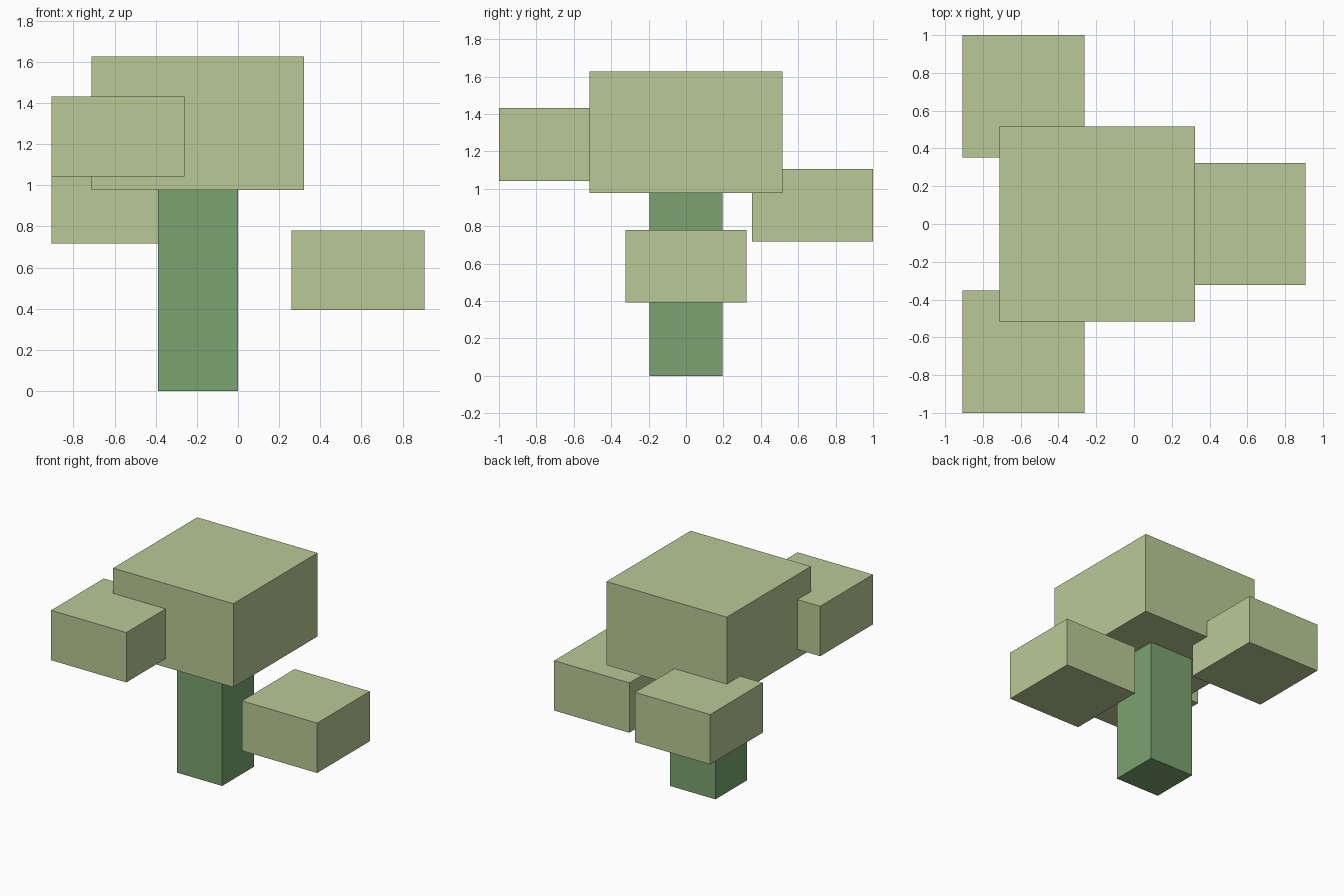
import bpy
from mathutils import Vector

cube = bpy.data.objects.get("Cube")
if cube:
    bpy.data.objects.remove(cube, do_unlink=True)


def make_material(name, rgb):
    mat = bpy.data.materials.new(name)
    mat.use_nodes = True
    color = (*rgb, 1.0)
    mat.diffuse_color = color
    mat.node_tree.nodes["Principled BSDF"].inputs["Base Color"].default_value = color
    return mat


def add_box(name, low, high, mat):
    """Axis-aligned box between two opposite corners."""
    low, high = Vector(low), Vector(high)
    bpy.ops.mesh.primitive_cube_add(size=1, location=(low + high) / 2)
    box = bpy.context.object
    box.name = name
    box.scale = high - low
    bpy.ops.object.transform_apply(location=False, rotation=False, scale=True)
    box.data.materials.append(mat)
    return box


leaf_green = make_material("pale leaf green", (0.491, 0.584, 0.305))
trunk_green = make_material("trunk green", (0.198, 0.366, 0.162))

# Trunk and main crown
add_box("trunk", (-0.39, -0.195, 0), (0, 0.195, 0.98), trunk_green)
add_box("main_crown", (-0.713, -0.517, 0.977), (0.322, 0.517, 1.627), leaf_green)

# Three equal leaf blocks around the trunk, each given by its lowest corner
block_size = Vector((0.647, 0.647, 0.388))
leaf_blocks = {
    "front_leaf_block": (-0.908, -1.0, 1.043),
    "back_leaf_block": (-0.908, 0.353, 0.718),
    "left_leaf_block": (0.261, -0.3235, 0.393),
}
for name, corner in leaf_blocks.items():
    add_box(name, corner, Vector(corner) + block_size, leaf_green)
